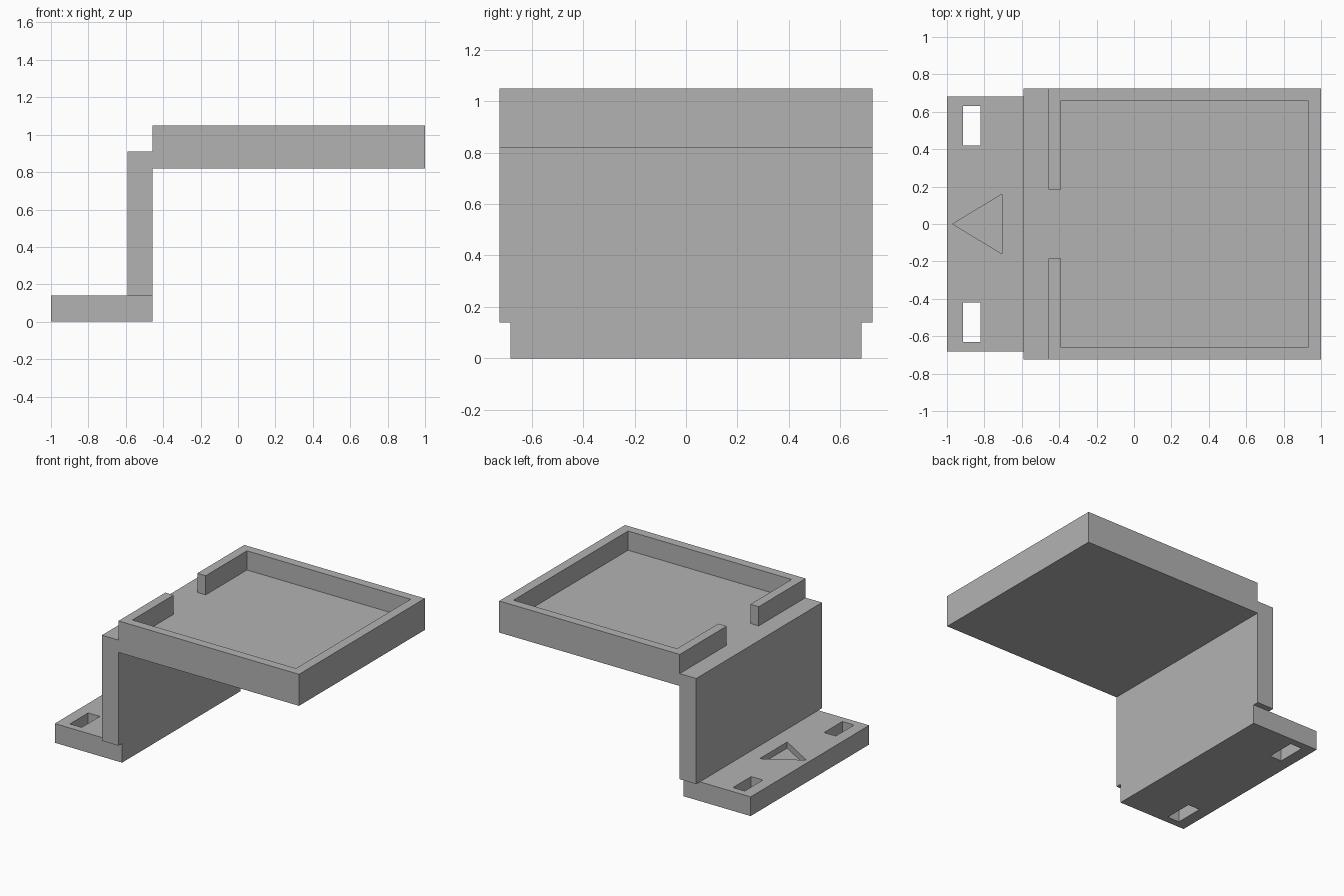
import bpy
import bmesh
from mathutils import Vector

cube = bpy.data.objects.get("Cube")
if cube:
    bpy.data.objects.remove(cube, do_unlink=True)

grey = bpy.data.materials.new("plain grey")
grey.use_nodes = True
grey.diffuse_color = (0.45, 0.45, 0.45, 1)
grey.node_tree.nodes["Principled BSDF"].inputs["Base Color"].default_value = grey.diffuse_color


def prism(name, points, sweep):
    """Extrude a flat outline along the sweep vector."""
    bm = bmesh.new()
    face = bm.faces.new([bm.verts.new(p) for p in points])
    result = bmesh.ops.extrude_face_region(bm, geom=[face], use_keep_orig=True)
    top = [v for v in result["geom"] if isinstance(v, bmesh.types.BMVert)]
    bmesh.ops.translate(bm, verts=top, vec=Vector(sweep))
    bmesh.ops.recalc_face_normals(bm, faces=bm.faces)
    mesh = bpy.data.meshes.new(name)
    bm.to_mesh(mesh)
    bm.free()
    mesh.materials.append(grey)
    obj = bpy.data.objects.new(name, mesh)
    bpy.context.collection.objects.link(obj)
    return obj


def plan(name, outline, z0, z1):
    return prism(name, [(x, y, z0) for x, y in outline], (0, 0, z1 - z0))


def rect(x0, x1, y0, y1):
    return [(x0, y0), (x1, y0), (x1, y1), (x0, y1)]


def cut(target, cutter):
    """Subtract the cutter, bake the result and drop the cutter."""
    mod = target.modifiers.new("cut", "BOOLEAN")
    mod.operation = "DIFFERENCE"
    mod.solver = "EXACT"
    mod.object = cutter
    bpy.context.view_layer.update()
    graph = bpy.context.evaluated_depsgraph_get()
    baked = bpy.data.meshes.new_from_object(target.evaluated_get(graph))
    target.modifiers.clear()
    target.data = baked
    bpy.data.objects.remove(cutter, do_unlink=True)


half = 0.725            # half width of wall and tray
wall_out, wall_in = -0.59, -0.457
foot_top, floor_top, rim_top = 0.14, 0.91, 1.05

# Mounting foot with two through slots and an engraved arrow
foot = plan("mounting_foot", rect(-1, wall_in, -0.683, 0.683), 0, foot_top)
for side in (-1, 1):
    y0, y1 = sorted((side * 0.42, side * 0.63))
    cut(foot, plan("slot_cutter", rect(-0.915, -0.82, y0, y1), -0.1, 0.3))
arrow = [(-0.97, 0), (-0.705, -0.16), (-0.705, 0.16)]
cut(foot, plan("arrow_cutter", arrow, foot_top - 0.045, 0.3))

# Upright wall and tray floor as one bent profile
bend = [(wall_out, foot_top), (wall_in, foot_top), (wall_in, 0.82),
        (1, 0.82), (1, floor_top), (wall_out, floor_top)]
prism("wall_and_tray_floor", [(x, -half, z) for x, z in bend], (0, 2 * half, 0))

# Raised rim, open in the middle of the wall side
gap, inner = 0.185, 0.66
upper = [(wall_in, gap), (wall_in, half), (1, half)]
inside = [(0.93, inner), (-0.39, inner), (-0.39, gap)]
rim = (upper + [(x, -y) for x, y in reversed(upper)]
       + [(x, -y) for x, y in reversed(inside)] + inside)
plan("tray_rim", rim, floor_top, rim_top)
